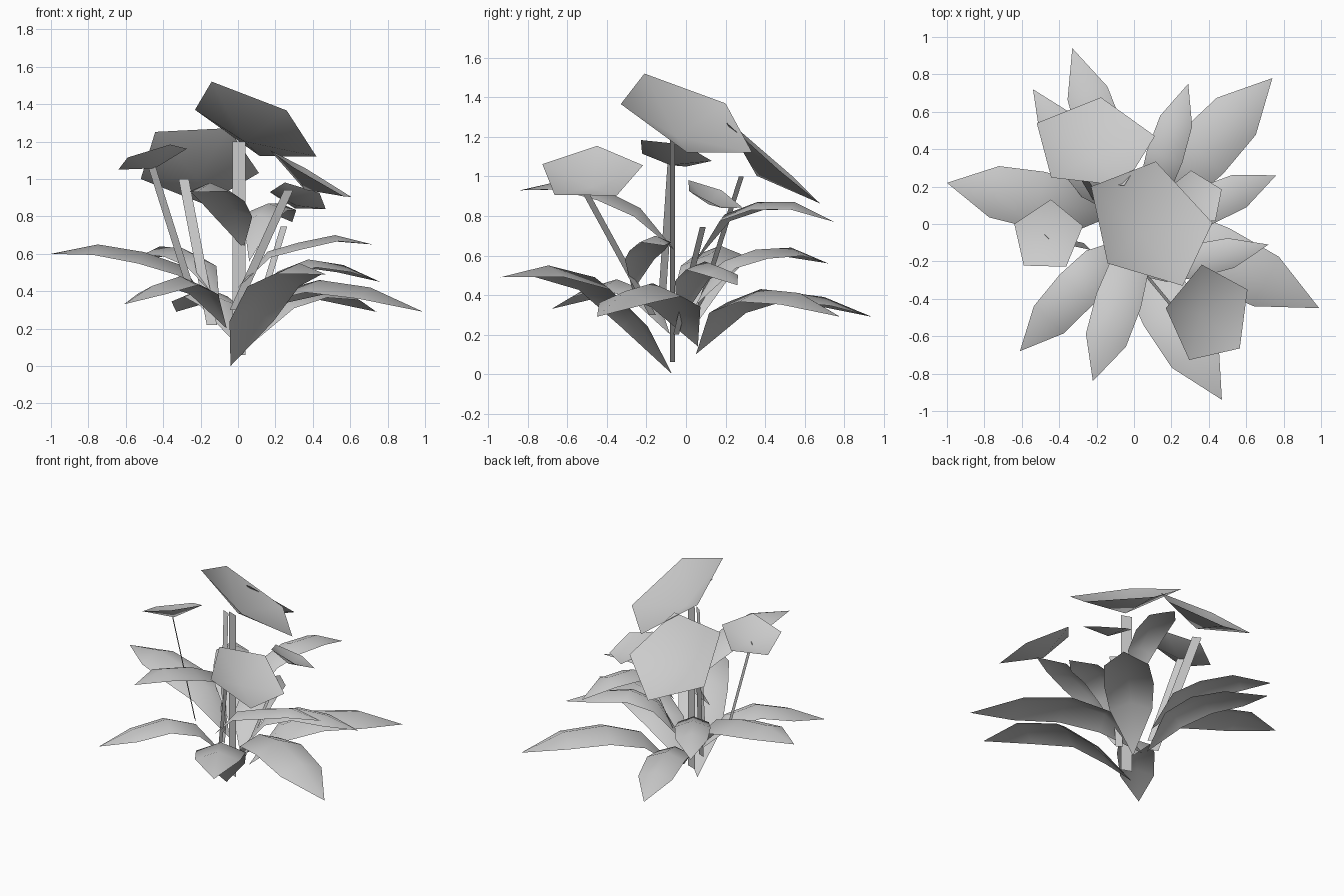
import bpy, bmesh, math
from mathutils import Vector, Matrix

cube = bpy.data.objects.get("Cube")
if cube:
    bpy.data.objects.remove(cube, do_unlink=True)

GREY = (0.6, 0.6, 0.6, 1)
mat = bpy.data.materials.new("plain grey")
mat.use_nodes = True
mat.diffuse_color = GREY
mat.node_tree.nodes["Principled BSDF"].inputs["Base Color"].default_value = GREY


def add_object(name, bm, smooth):
    mesh = bpy.data.meshes.new(name)
    bm.to_mesh(mesh)
    bm.free()
    mesh.materials.append(mat)
    for face in mesh.polygons:
        face.use_smooth = smooth
    obj = bpy.data.objects.new(name, mesh)
    bpy.context.collection.objects.link(obj)


# Leaf: arched strip with a raised midrib, pointed at both ends
def leaf(name, root, tip, middle_z, shoulder_z, half_width, rise=0.8):
    root, tip = Vector(root), Vector(tip)
    run = tip - root
    side = Vector((-run.y, run.x, 0)).normalized()
    # stations: distance along, height, share of half width
    stations = ((0.22, root.z + (middle_z - root.z) * rise, 0.85),
                (0.45, middle_z, 1), (0.72, shoulder_z, 0.9))
    bm = bmesh.new()
    start, end = bm.verts.new(root), bm.verts.new(tip)
    rows = []
    for along, height, share in stations:
        mid = root + run * along
        mid.z = height
        w = half_width * share
        drop = Vector((0, 0, -0.4 * w))
        rows.append([bm.verts.new(p) for p in
                     (mid + side * w + drop, mid, mid - side * w + drop)])
    for i in range(2):
        bm.faces.new((start, rows[0][i + 1], rows[0][i]))
        bm.faces.new((end, rows[-1][i], rows[-1][i + 1]))
        for a, b in zip(rows, rows[1:]):
            bm.faces.new((a[i], a[i + 1], b[i + 1], b[i]))
    add_object(name, bm, True)


# Flower: shallow five-sided cup spun from its centre and two rim corners
def flower(name, centre, corner, next_corner):
    c = Vector(centre)
    arm = Vector(corner) - c
    normal = arm.cross(Vector(next_corner) - c).normalized()
    bm = bmesh.new()
    rim = [bm.verts.new(c + Matrix.Rotation(math.tau * i / 5, 3, normal) @ arm)
           for i in range(5)]
    apex = bm.verts.new(c - normal * arm.length * 0.32)
    for i in range(5):
        bm.faces.new((apex, rim[i], rim[(i + 1) % 5]))
    add_object(name, bm, True)


# Stem: thin flat ribbon turned about the vertical
def stem(name, bottom, top, width, turn):
    angle = math.radians(turn)
    half = Vector((math.cos(angle), math.sin(angle), 0)) * width / 2
    a, b = Vector(bottom), Vector(top)
    bm = bmesh.new()
    bm.faces.new([bm.verts.new(p) for p in (a - half, a + half, b + half, b - half)])
    add_object(name, bm, False)


# Leaves from the lowest tier upward
leaf("leaf_low_front", (-0.04, -0.07, 0), (0.47, -0.94, 0.49), 0.49, 0.55, 0.16, 0.6)
leaf("leaf_low_front_left", (-0.02, 0.06, 0.14), (0.99, -0.45, 0.29), 0.46, 0.42, 0.165)
leaf("leaf_low_front_right", (-0.06, -0.08, 0.2), (-0.61, -0.68, 0.33), 0.48, 0.43, 0.12)
leaf("leaf_low_back", (-0.04, 0.08, 0.15), (-0.33, 0.94, 0.29), 0.42, 0.39, 0.125)
leaf("leaf_low_back_left", (0.05, 0.05, 0.1), (0.74, 0.78, 0.29), 0.43, 0.41, 0.16)
leaf("leaf_mid_left", (0.06, -0.04, 0.25), (0.76, 0.26, 0.45), 0.57, 0.54, 0.105)
leaf("leaf_mid_right", (-0.1, 0.05, 0.25), (-1, 0.22, 0.6), 0.61, 0.65, 0.155)
leaf("leaf_mid_back", (-0.1, 0.05, 0.35), (-0.54, 0.72, 0.56), 0.63, 0.64, 0.115)
leaf("leaf_mid_front_left", (0, -0.27, 0.42), (0.72, -0.11, 0.65), 0.66, 0.7, 0.09)
leaf("leaf_high_back", (0.06, 0.04, 0.56), (0.29, 0.75, 0.77), 0.87, 0.87, 0.1)
leaf("leaf_high_front", (0.03, -0.06, 0.63), (-0.22, -0.84, 0.93), 0.93, 0.98, 0.125, 0.7)

# Flower heads
flower("flower_top", (0.085, 0, 1.3), (-0.23, 0.2, 1.37), (-0.14, -0.21, 1.52))
flower("flower_back", (-0.216, 0.428, 1.084), (-0.52, 0.54, 1), (-0.44, 0.25, 1.25))
flower("flower_right", (-0.462, -0.066, 1.118), (-0.64, 0, 1.05), (-0.58, -0.23, 1.12))
flower("flower_front", (0.4, -0.482, 1.017), (0.17, -0.45, 1.155), (0.3, -0.73, 1.06))
flower("flower_left", (0.326, 0.136, 0.904), (0.17, 0.18, 0.93), (0.26, 0.01, 0.98))

# Stems
stem("stem_top", (0.005, -0.068, 0.06), (0.005, -0.068, 1.2), 0.074, -20)
stem("stem_back", (-0.14, 0.03, 0.22), (-0.29, 0.28, 1), 0.06, -25)
stem("stem_right", (-0.25, -0.12, 0.4), (-0.46, -0.075, 1.065), 0.055, -43)
stem("stem_front", (-0.02, -0.17, 0.3), (0.27, -0.52, 0.94), 0.06, -35)
stem("stem_left", (0.08, -0.05, 0.2), (0.245, 0.085, 0.745), 0.046, -40)
